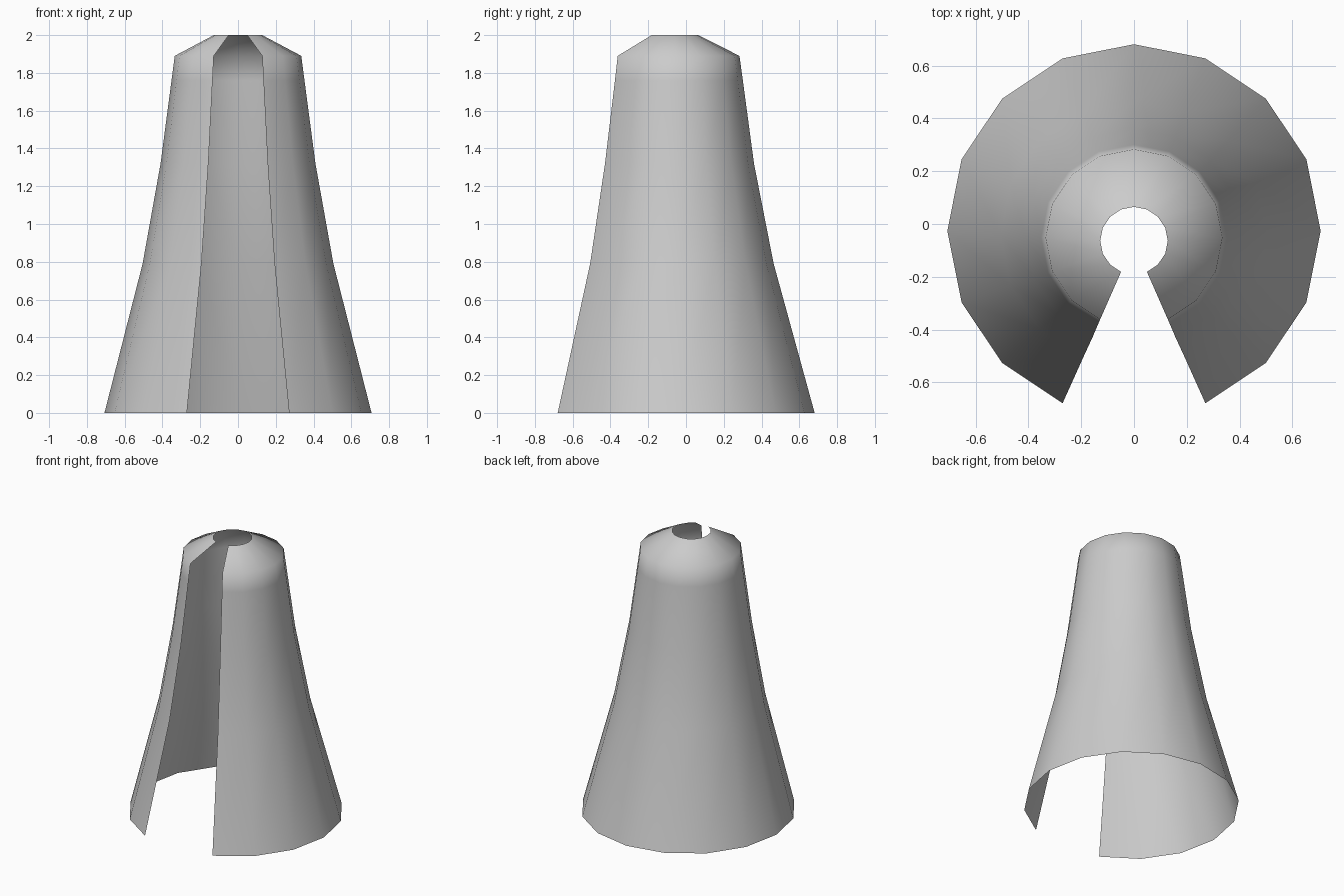
import bpy, bmesh
from math import sin, cos, pi

if "Cube" in bpy.data.objects:
    bpy.data.objects.remove(bpy.data.objects["Cube"])

# Cloak rings from hem to neck: radius, height, y centre
RINGS = [(0.707, 0.0, -0.026), (0.505, 0.79, -0.041), (0.41, 1.32, -0.05),
         (0.352, 1.76, -0.051), (0.335, 1.89, -0.052), (0.128, 2.0, -0.063)]
SIDES = 16

# Open shell: the two front panels and the vertex between them are left out
bm = bmesh.new()
grid = []
for r, z, cy in RINGS:
    angles = [-pi / 2 + 2 * pi * i / SIDES for i in range(1, SIDES)]
    grid.append([bm.verts.new((r * cos(a), cy + r * sin(a), z)) for a in angles])
for low, high in zip(grid, grid[1:]):
    for i in range(SIDES - 2):
        face = bm.faces.new((low[i], low[i + 1], high[i + 1], high[i]))
        face.smooth = True

mesh = bpy.data.meshes.new("cloak")
bm.to_mesh(mesh)
bm.free()
cloak = bpy.data.objects.new("cloak", mesh)
bpy.context.collection.objects.link(cloak)
